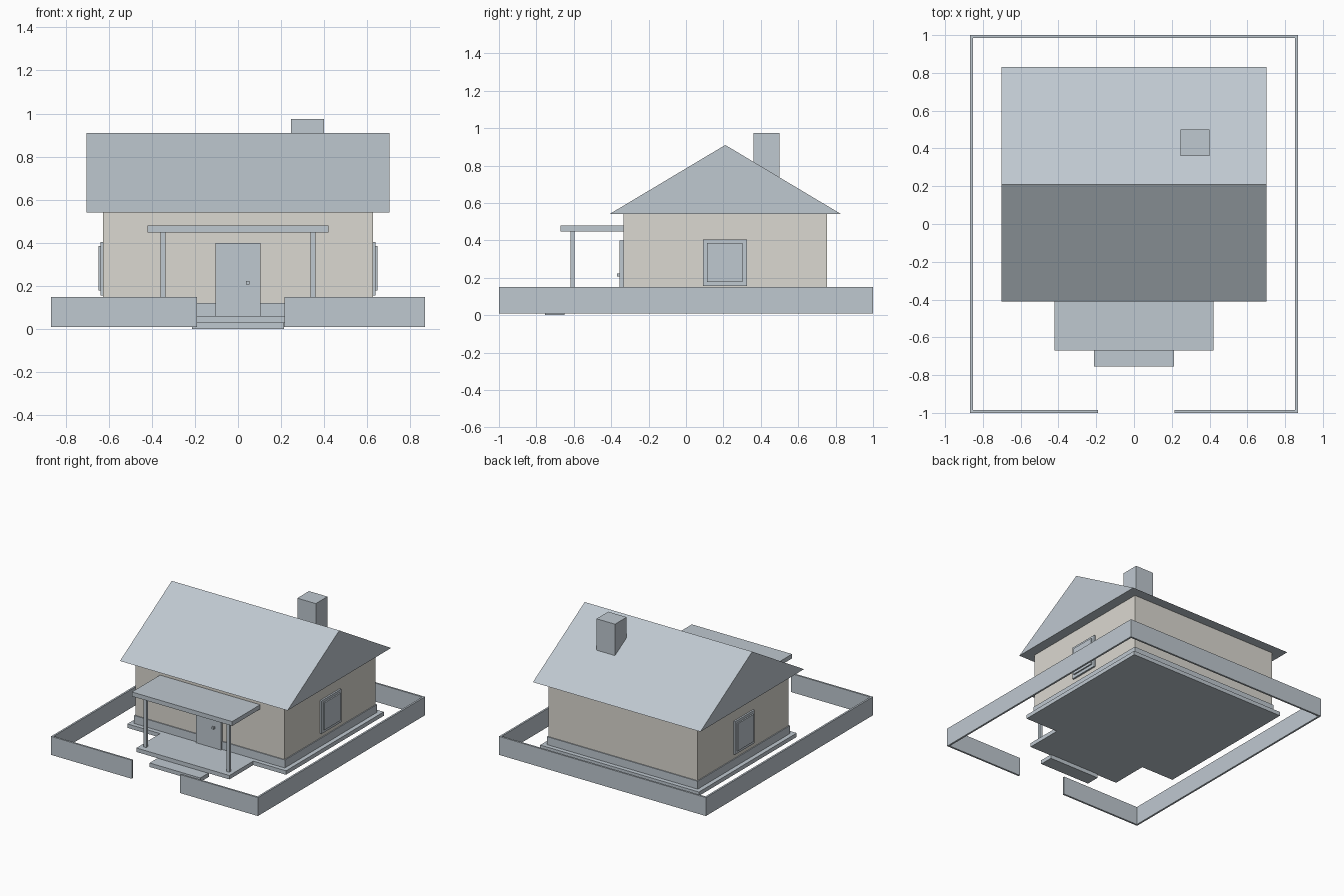
import bpy
import bmesh

cube = bpy.data.objects.get("Cube")
if cube:
    bpy.data.objects.remove(cube, do_unlink=True)


def material(name, rgb):
    mat = bpy.data.materials.new(name)
    mat.use_nodes = True
    mat.diffuse_color = (*rgb, 1)
    mat.node_tree.nodes["Principled BSDF"].inputs["Base Color"].default_value = (*rgb, 1)
    return mat


GREY = material("blue grey", (0.52, 0.58, 0.63))
CREAM = material("warm plaster", (0.71, 0.69, 0.635))


def finish(name, bm, mat):
    bmesh.ops.recalc_face_normals(bm, faces=bm.faces)
    mesh = bpy.data.meshes.new(name)
    bm.to_mesh(mesh)
    bm.free()
    mesh.materials.append(mat)
    obj = bpy.data.objects.new(name, mesh)
    bpy.context.collection.objects.link(obj)
    return obj


def box(name, xs, ys, zs, mat=GREY):
    """Box given by its low and high limit on each axis."""
    bm = bmesh.new()
    bmesh.ops.create_cube(bm, size=1)
    for v in bm.verts:
        v.co = [lim[0] if c < 0 else lim[1] for c, lim in zip(v.co, (xs, ys, zs))]
    return finish(name, bm, mat)


def prism(name, profile, xs, mat=GREY):
    """Extrude a (y, z) profile along x."""
    bm = bmesh.new()
    face = bm.faces.new([bm.verts.new((xs[0], y, z)) for y, z in profile])
    ext = bmesh.ops.extrude_face_region(bm, geom=[face])
    moved = [v for v in ext["geom"] if isinstance(v, bmesh.types.BMVert)]
    bmesh.ops.translate(bm, verts=moved, vec=(xs[1] - xs[0], 0, 0))
    return finish(name, bm, mat)


# House body
box("base_slab", (-0.665, 0.665), (-0.375, 0.795), (0.03, 0.06))
box("plinth", (-0.632, 0.632), (-0.342, 0.762), (0.06, 0.12))
box("walls", (-0.625, 0.625), (-0.335, 0.755), (0.12, 0.54), CREAM)
prism("roof", [(-0.41, 0.54), (0.83, 0.54), (0.21, 0.91)], (-0.702, 0.702))
box("chimney", (0.245, 0.4), (0.36, 0.5), (0.6, 0.975))

# Porch
box("porch_floor", (-0.39, 0.39), (-0.66, -0.335), (0.03, 0.06))
box("porch_step", (-0.213, 0.213), (-0.755, -0.65), (0, 0.03))
box("porch_roof", (-0.42, 0.42), (-0.67, -0.335), (0.447, 0.48))

# Front door
box("door", (-0.105, 0.105), (-0.355, -0.335), (0.06, 0.4))
box("door_knob", (0.038, 0.054), (-0.37, -0.355), (0.207, 0.223))

# Paired parts: porch posts, side windows and fence sides
FENCE_Z = (0.01, 0.15)
for side, s in (("left", 1), ("right", -1)):
    def span(a, b):
        return sorted((s * a, s * b))

    box(f"porch_post_{side}", span(0.337, 0.359), (-0.617, -0.595), (0.06, 0.447))
    box(f"window_frame_{side}", span(0.625, 0.638), (0.09, 0.325), (0.155, 0.405))
    box(f"window_pane_{side}", span(0.638, 0.648), (0.112, 0.303), (0.178, 0.385))
    box(f"fence_{side}", span(0.853, 0.867), (-1, 1), FENCE_Z)
    box(f"fence_front_{side}", span(0.215 if s > 0 else 0.19, 0.853), (-1, -0.986), FENCE_Z)

# Back fence
box("fence_back", (-0.853, 0.853), (0.986, 1), FENCE_Z)
